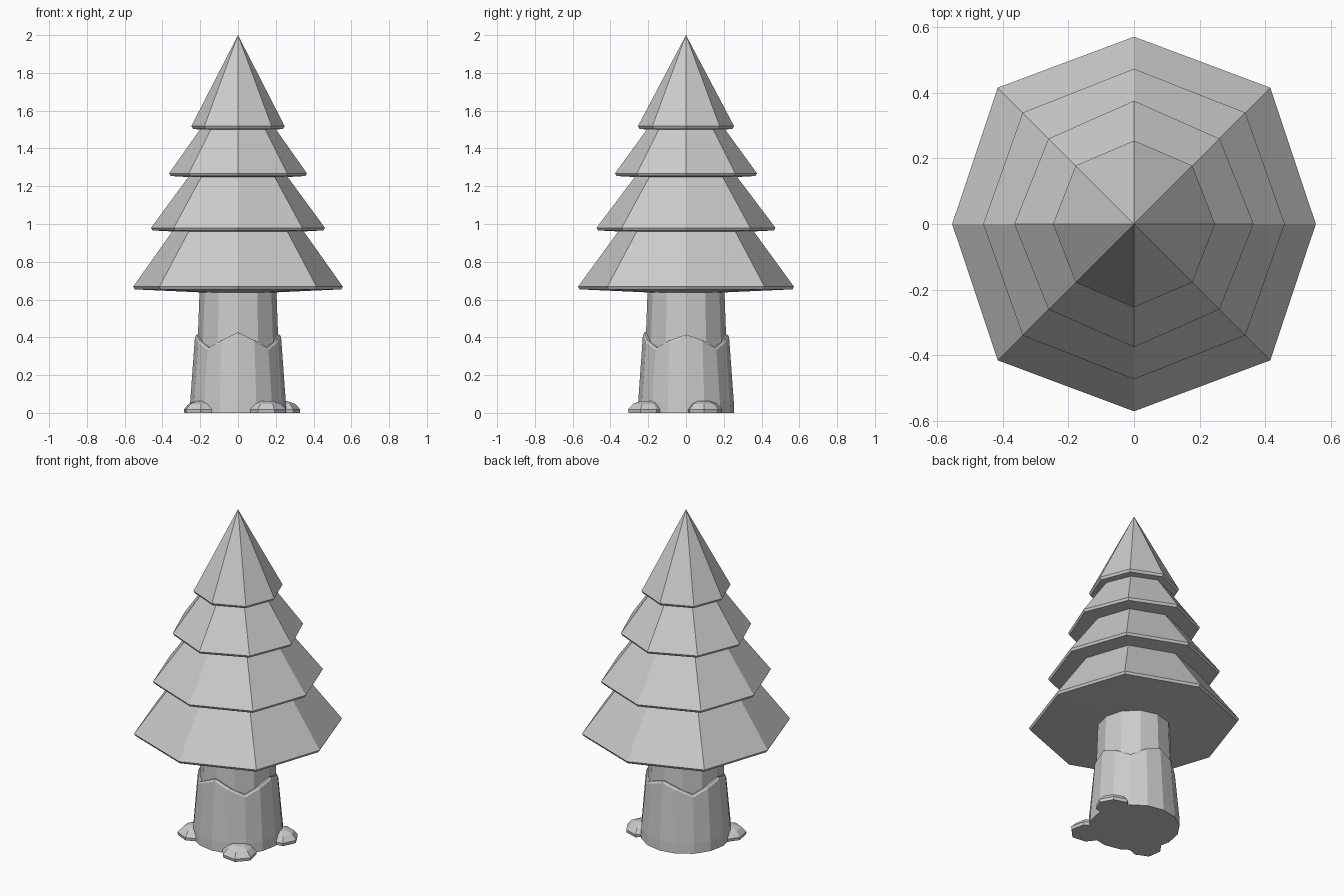
import bpy
from math import sin, cos, tau

if "Cube" in bpy.data.objects:
    bpy.data.objects.remove(bpy.data.objects["Cube"])


def loft(name, rings):
    """Flat-shaded closed mesh from rings of points; a one-point ring is a tip."""
    verts, faces, spans = [], [], []
    for ring in rings:
        spans.append((len(verts), len(ring)))
        verts += ring
    for (a, na), (b, nb) in zip(spans, spans[1:]):
        for i in range(na):
            j = (i + 1) % na
            if nb == 1:
                faces.append((a + i, a + j, b))
            else:
                faces.append((a + i, a + j, b + j, b + i))
    a, n = spans[0]
    faces.append(tuple(reversed(range(a, a + n))))
    b, n = spans[-1]
    if n > 1:
        faces.append(tuple(range(b, b + n)))
    mesh = bpy.data.meshes.new(name)
    mesh.from_pydata(verts, [], faces)
    obj = bpy.data.objects.new(name, mesh)
    bpy.context.collection.objects.link(obj)
    return obj


def ring(n, r, z, cx=0, cy=0, turn=0, factors=(1,)):
    return [(cx + r * factors[i % len(factors)] * cos(tau * i / n + turn),
             cy + r * factors[i % len(factors)] * sin(tau * i / n + turn), z)
            for i in range(n)]


# Foliage tiers: rim radius, rim height, upper radius, upper height, under radius, corner factor
tiers = [(0.555, 0.668, 0.345, 0.965, 0.20, 1.06),
         (0.460, 0.980, 0.262, 1.250, 0.30, 1.045),
         (0.365, 1.268, 0.198, 1.505, 0.22, 1.01),
         (0.247, 1.518, 0.0, 2.0, 0.17, 1.02)]
for k, (r, z, r2, z2, ru, diag) in enumerate(tiers):
    f = (1, diag, 1.03, diag)
    drop = 0.03 if k == 0 else 0.022
    top = ring(8, r2, z2, factors=f) if r2 else [(0, 0, z2)]
    loft(f"foliage_tier_{k + 1}",
         [ring(8, ru, z - drop, factors=f),
          ring(8, r - 0.008, z - 0.014, factors=f),
          ring(8, r, z, factors=f), top])

# Upper trunk
loft("trunk", [ring(12, 0.218, 0.25), ring(12, 0.203, 0.66)])

# Bark sleeve with a jagged upper edge: peaks on the four axes
heights = (0.415, 0.385, 0.345, 0.385)
n = 16


def jagged(r, dz):
    return [(r * cos(tau * i / n), r * sin(tau * i / n), heights[i % 4] + dz +
             (0.012 if i == 12 else 0)) for i in range(n)]


loft("bark_sleeve", [ring(n, 0.255, 0), ring(n, 0.253, 0.06),
                     jagged(0.228, -0.012), jagged(0.220, 0), jagged(0.200, 0.0)])

# Low root lumps: centre, radius, rotation
roots = [(-0.195, -0.135, 0.100, 0.2), (0.232, 0.095, 0.098, 0.0),
         (0.155, -0.210, 0.104, -0.3)]
for k, (x, y, r, t) in enumerate(roots):
    f = (1, 0.94, 1.02, 0.95, 1, 0.96, 1.0)
    loft(f"root_{k + 1}", [ring(7, r * 0.97, 0, x, y, t, f),
                           ring(7, r, 0.018, x, y, t, f),
                           ring(7, r * 0.72, 0.048, x, y, t, f),
                           ring(7, r * 0.35, 0.063, x * 0.97, y * 0.97, t, f)])
